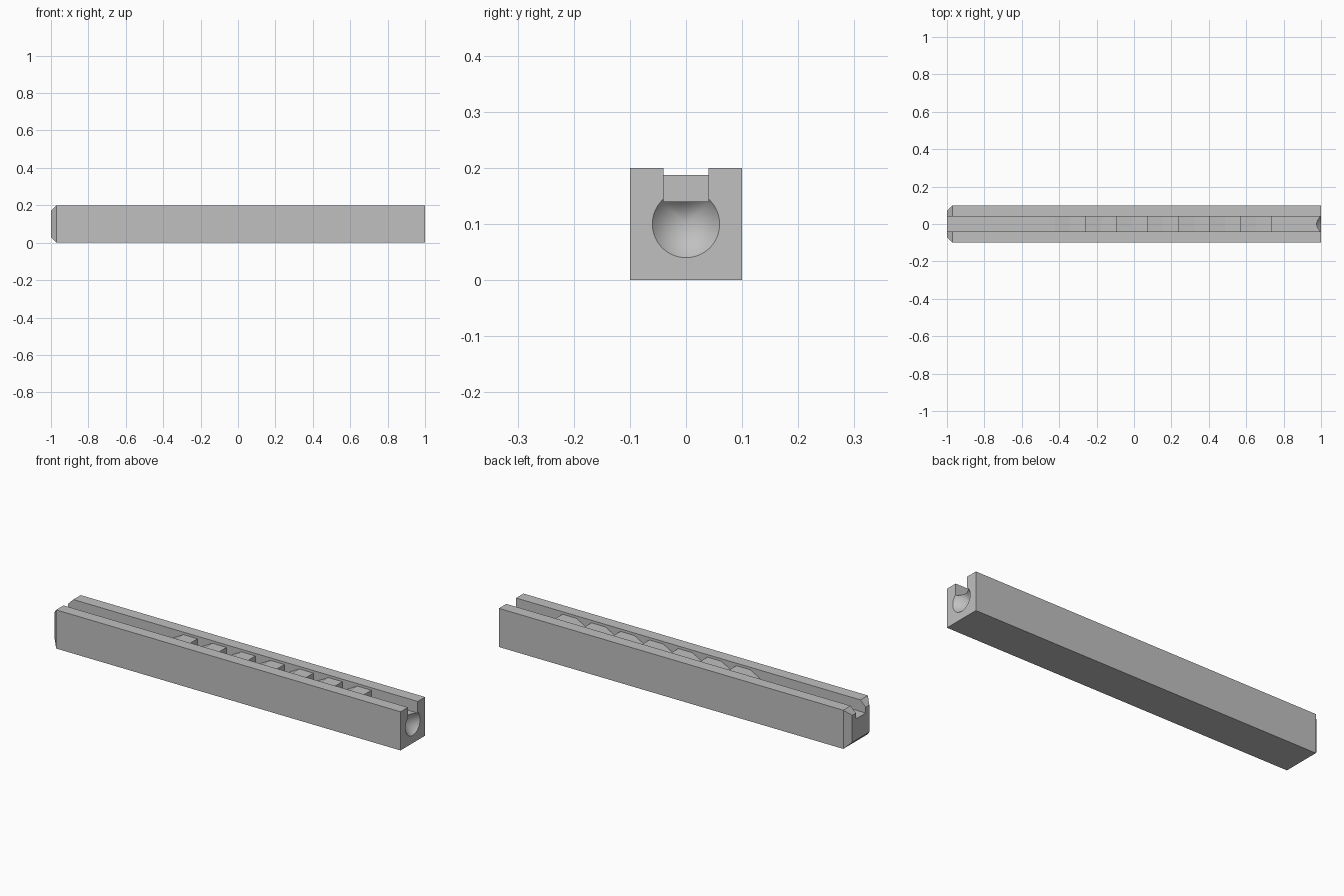
import bpy, bmesh, math
from mathutils import Matrix

cube = bpy.data.objects.get("Cube")
if cube:
    bpy.data.objects.remove(cube, do_unlink=True)

HALF = 0.1           # half of the bar's square section
CHAMFER = 0.03
SLOT_HALF = 0.04
FLOOR, CREST = 0.14, 0.187
FIRST, PITCH, FLAT, TEETH = -0.26, 0.1658, 0.08, 7


def make_object(name, bm):
    bmesh.ops.recalc_face_normals(bm, faces=bm.faces)
    mesh = bpy.data.meshes.new(name)
    bm.to_mesh(mesh)
    bm.free()
    obj = bpy.data.objects.new(name, mesh)
    bpy.context.collection.objects.link(obj)
    return obj


def cut(target, cutter):
    cutter.hide_render = True
    mod = target.modifiers.new(cutter.name, 'BOOLEAN')
    mod.operation = 'DIFFERENCE'
    mod.solver = 'EXACT'
    mod.object = cutter
    bpy.ops.object.select_all(action='DESELECT')
    bpy.context.view_layer.objects.active = target
    target.select_set(True)
    bpy.ops.object.modifier_apply(modifier=mod.name)
    bpy.data.objects.remove(cutter, do_unlink=True)


# Square bar with all four edges of one end chamfered
bm = bmesh.new()
rings = []
for x, r in ((-1, HALF - CHAMFER), (-1 + CHAMFER, HALF), (1, HALF)):
    rings.append([bm.verts.new((x, sy * r, HALF + sz * r))
                  for sy, sz in ((-1, -1), (1, -1), (1, 1), (-1, 1))])
for a, b in zip(rings, rings[1:]):
    for i in range(4):
        j = (i + 1) % 4
        bm.faces.new((a[i], a[j], b[j], b[i]))
bm.faces.new(rings[0])
bm.faces.new(rings[-1])
bar = make_object("toothed_bar", bm)

# Slot along the top whose floor carries ramped teeth
profile = [(-1.1, FLOOR), (FIRST - PITCH, FLOOR)]
for i in range(TEETH):
    end = FIRST + i * PITCH
    profile += [(end - FLAT, CREST), (end, CREST), (end, FLOOR)]
profile += [(1.1, FLOOR), (1.1, 0.3), (-1.1, 0.3)]
bm = bmesh.new()
side = bm.faces.new([bm.verts.new((x, -SLOT_HALF, z)) for x, z in profile])
solid = bmesh.ops.extrude_face_region(bm, geom=[side])
moved = [g for g in solid["geom"] if isinstance(g, bmesh.types.BMVert)]
bmesh.ops.translate(bm, verts=moved, vec=(0, 2 * SLOT_HALF, 0))
cut(bar, make_object("slot_cutter", bm))

# Conical countersink in the plain end, tip pointing inward
depth, radius, extra = 0.07, 0.06, 0.01
length = depth + extra
bm = bmesh.new()
bmesh.ops.create_cone(bm, cap_ends=True, segments=64,
                      radius1=radius * length / depth, radius2=0, depth=length,
                      matrix=Matrix.Translation((1 + extra - length / 2, 0, HALF))
                      @ Matrix.Rotation(-math.pi / 2, 4, 'Y'))
cut(bar, make_object("countersink_cutter", bm))

# Plain grey finish
grey = bpy.data.materials.new("plain_grey")
grey.use_nodes = True
colour = (0.53, 0.53, 0.53, 1)
grey.diffuse_color = colour
grey.node_tree.nodes["Principled BSDF"].inputs["Base Color"].default_value = colour
bar.data.materials.clear()
bar.data.materials.append(grey)

bpy.ops.object.select_all(action='DESELECT')
bar.select_set(True)
bpy.context.view_layer.objects.active = bar
bpy.ops.object.shade_smooth_by_angle(angle=math.radians(20))
